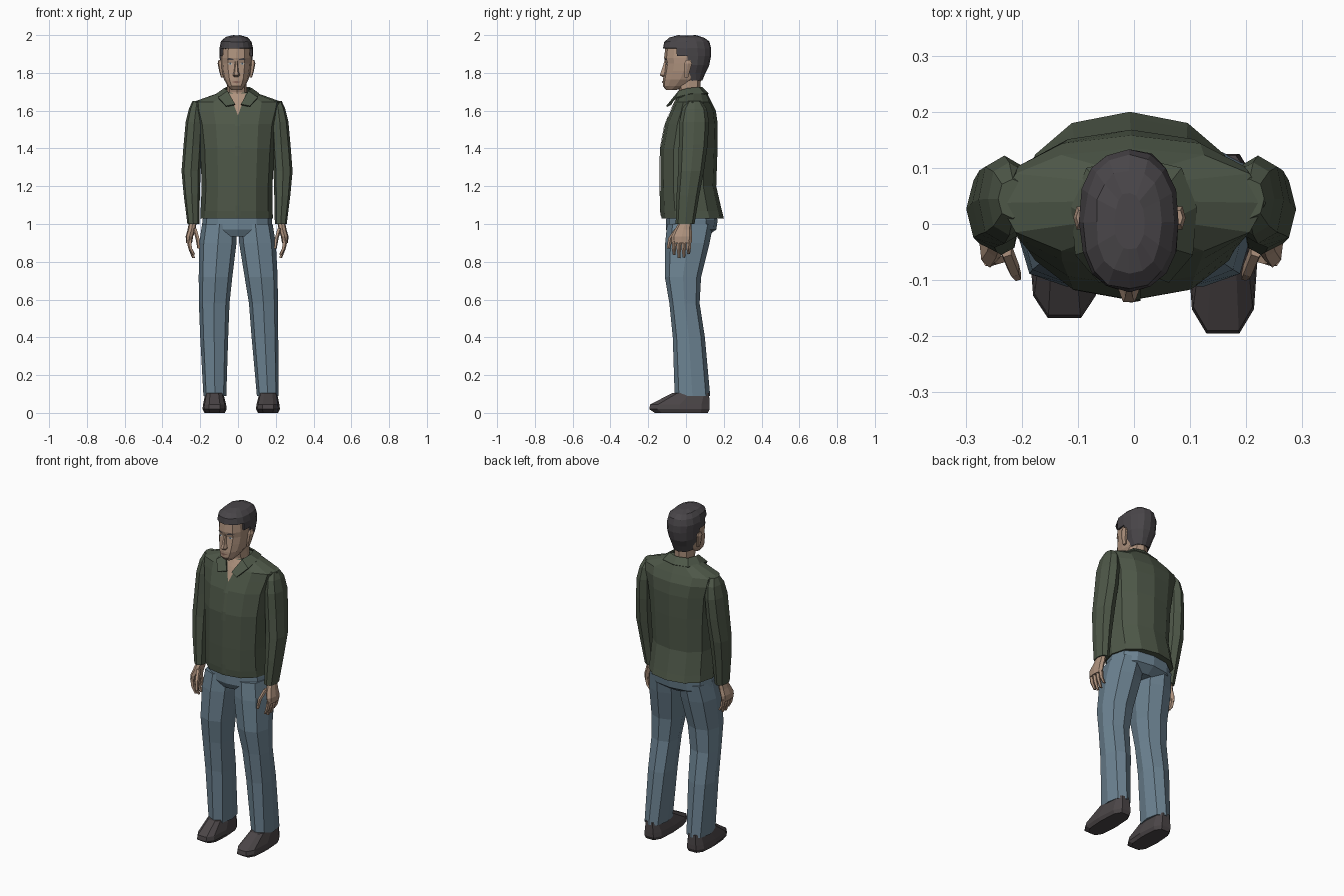
import bpy, bmesh, math, random
from mathutils import Vector
from mathutils.bvhtree import BVHTree

random.seed(4)
cube = bpy.data.objects.get("Cube")
if cube:
    bpy.data.objects.remove(cube, do_unlink=True)


def material(name, r, g, b):
    m = bpy.data.materials.new(name)
    m.use_nodes = True
    m.diffuse_color = (r, g, b, 1)
    m.node_tree.nodes["Principled BSDF"].inputs["Base Color"].default_value = (r, g, b, 1)
    return m


green = material("dark green cloth", .075, .095, .064)
denim = material("blue denim", .15, .225, .285)
skin = material("skin", .42, .285, .205)
dark = material("dark hair", .066, .06, .066)
leather = material("dark leather", .07, .06, .063)
lip = material("lips", .24, .13, .1)
white = material("eye white", .55, .55, .52)
iris = material("iris", .06, .09, .12)


def finish(name, bm, mat):
    mesh = bpy.data.meshes.new(name)
    bm.to_mesh(mesh)
    bm.free()
    mesh.materials.append(mat)
    ob = bpy.data.objects.new(name, mesh)
    bpy.context.collection.objects.link(ob)
    return ob


def bend(t, p):
    return math.copysign(abs(t) ** p, t)


def loft(name, rings, mat, n=8, p=.85, side=1, shift=0, cut=None, jitter=0):
    """Skin rounded sections given as (z, x0, x1, y0, y1); side -1 mirrors them."""
    bm = bmesh.new()
    loops = []
    for z, x0, x1, y0, y1 in rings:
        loop = []
        for i in range(n):
            a = math.tau * i / n
            x = (x0 + x1) / 2 + (x1 - x0) / 2 * bend(math.cos(a), p)
            y = (y0 + y1) / 2 + (y1 - y0) / 2 * bend(math.sin(a), p)
            wob = [random.uniform(-jitter, jitter) for _ in range(3)]
            loop.append(bm.verts.new(Vector((side * x + shift, y, z)) + Vector(wob)))
        loops.append(loop)
    for a, b in zip(loops, loops[1:]):
        for i in range(n):
            j = (i + 1) % n
            bm.faces.new((a[i], a[j], b[j], b[i]))
    bm.faces.new(loops[0])
    bm.faces.new(loops[-1])
    bmesh.ops.recalc_face_normals(bm, faces=bm.faces)
    if cut:
        gone = [f for f in bm.faces if cut(f.calc_center_median())]
        bmesh.ops.delete(bm, geom=gone, context="FACES")
    return finish(name, bm, mat)


def decal(name, target, outline, mat, cuts=3, lift=.004):
    """Lay an (x, z) outline on the front of a target surface."""
    tree = BVHTree.FromPolygons([v.co for v in target.data.vertices],
                                [list(f.vertices) for f in target.data.polygons])
    bm = bmesh.new()
    bm.faces.new([bm.verts.new((x, 0, z)) for x, z in outline])
    bmesh.ops.subdivide_edges(bm, edges=bm.edges, cuts=cuts, use_grid_fill=True)
    for v in bm.verts:
        hit = tree.ray_cast(Vector((v.co.x, -1, v.co.z)), Vector((0, 1, 0)))[0]
        v.co.y = hit.y - lift if hit else -.05
    bmesh.ops.recalc_face_normals(bm, faces=bm.faces)
    if sum(f.normal.y for f in bm.faces) > 0:
        bmesh.ops.reverse_faces(bm, faces=bm.faces)
    return finish(name, bm, mat)


# Shirt body
shirt = loft("shirt", [
    (1.03, -.2, .185, -.13, .2), (1.07, -.198, .183, -.134, .19),
    (1.2, -.192, .182, -.136, .16), (1.4, -.2, .193, -.135, .167),
    (1.53, -.215, .205, -.11, .168), (1.6, -.235, .225, -.08, .158),
    (1.645, -.24, .235, -.06, .135), (1.695, -.1, .095, -.03, .11)], green, n=12, p=.9)

# Open neck, button placket and collar
decal("open_neck", shirt, [(-.047, 1.692), (0, 1.575), (.042, 1.692)], skin, cuts=5)
decal("placket", shirt, [(-.016, 1.045), (.012, 1.045), (.012, 1.57), (-.016, 1.57)],
      green, cuts=9)
inner = [(0, .085, 1.725), (.06, .068, 1.725), (.073, .01, 1.72),
         (.055, -.04, 1.705), (.016, -.085, 1.635)]
outer = [(0, .12, 1.69), (.085, .1, 1.69), (.112, .03, 1.692),
         (.105, -.055, 1.67), (.062, -.105, 1.625)]
bm = bmesh.new()
top = [bm.verts.new(c) for c in inner]
low = [bm.verts.new(c) for c in outer]
for i in range(len(top) - 1):
    bm.faces.new((top[i], low[i], low[i + 1], top[i + 1]))
bmesh.ops.recalc_face_normals(bm, faces=bm.faces)
collar = finish("collar", bm, green)
collar.modifiers.new("Mirror", "MIRROR")
collar.modifiers.new("Thickness", "SOLIDIFY").thickness = .008

# Trouser seat
loft("trouser_seat", [
    (.935, -.16, .15, -.085, .11), (.97, -.192, .182, -.105, .16),
    (1.02, -.188, .18, -.105, .168), (1.08, -.175, .17, -.1, .14)], denim, n=12)

# Legs: shared depth profile, own inner and outer edges on each side
leg_depth = [(1.0, -.1, .145), (.9, -.11, .125), (.72, -.112, .08),
             (.58, -.088, .072), (.4, -.07, .1), (.09, -.06, .128)]
leg_width = {
    "left": [(0, .183), (.006, .2), (.035, .21), (.058, .211), (.072, .213), (.1, .215)],
    "right": [(.005, .19), (.008, .205), (.03, .208), (.045, .207), (.052, .2), (.062, .183)]}

for label, side in (("left", 1), ("right", -1)):
    # Trouser leg
    loft(label + "_trouser_leg",
         [(z, a, b, y0, y1) for (z, y0, y1), (a, b) in zip(leg_depth, leg_width[label])],
         denim, p=.8, side=side)

    # Shoe
    a, b = (.095, .222) if side > 0 else (.06, .188)
    toe = -.2 if side > 0 else -.172
    loft(label + "_shoe", [
        (0, a + .01, b - .01, toe + .03, .12), (.02, a, b, toe, .13),
        (.045, a + .003, b - .003, toe + .005, .13),
        (.105, a + .018, b - .015, -.075, .125)], leather, n=10, p=.65, side=side)

    # Sleeve
    loft(label + "_sleeve", [
        (1.65, .185, .237, .01, .08), (1.61, .18, .255, -.02, .11),
        (1.54, .18, .272, -.035, .122), (1.42, .185, .283, -.038, .115),
        (1.28, .193, .294, -.042, .095), (1.15, .197, .282, -.05, .07),
        (1.0, .2, .263, -.055, .045)], green, side=side, shift=-.005)

    # Palm, fingers and thumb
    loft(label + "_palm", [
        (1.02, .212, .252, -.03, .03), (.97, .22, .262, -.06, .03),
        (.935, .232, .272, -.078, .033), (.9, .238, .27, -.075, .03)],
        skin, side=side, shift=-.005)
    for k, tip in enumerate((.835, .82, .823, .842)):
        y = -.062 + k * .026
        loft(f"{label}_finger_{k + 1}", [
            (.915, .242, .268, y - .013, y + .013),
            (.87, .236, .258, y - .014, y + .01),
            (tip, .222, .238, y - .008, y + .006)], skin, n=5, side=side, shift=-.005)
    loft(label + "_thumb", [
        (.975, .212, .235, -.06, -.03), (.925, .198, .22, -.095, -.068),
        (.87, .195, .21, -.102, -.085)], skin, n=5, side=side, shift=-.005)

    # Ear
    loft(label + "_ear", [
        (1.775, .068, .082, -.01, .012), (1.81, .07, .092, -.012, .022),
        (1.85, .074, .1, -.012, .034), (1.867, .076, .095, -.002, .026)],
        skin, n=6, side=side, shift=-.008)

# Neck, head and nose
loft("neck", [(1.62, -.06, .055, -.045, .08), (1.7, -.058, .048, -.035, .075),
              (1.79, -.058, .042, -.06, .08)], skin)
head = loft("head", [
    (1.71, -.036, .02, -.105, -.05), (1.73, -.054, .037, -.123, .01),
    (1.765, -.074, .056, -.122, .06), (1.81, -.085, .066, -.115, .09),
    (1.85, -.089, .07, -.109, .1), (1.88, -.09, .071, -.116, .11),
    (1.945, -.083, .065, -.108, .1)], skin, n=12, p=.85)
loft("nose", [(1.777, -.022, .004, -.125, -.09), (1.788, -.028, .01, -.142, -.09),
              (1.81, -.021, .003, -.133, -.09), (1.865, -.016, -.002, -.115, -.09)], skin, n=6)

# Face details
for label, side in (("left", 1), ("right", -1)):
    c = -.009 + side * .032
    decal(label + "_eye", head, [(c - .013, 1.848), (c, 1.842), (c + .013, 1.848),
                                 (c, 1.855)], white, lift=.003)
    decal(label + "_iris", head, [(c - .004, 1.844), (c + .004, 1.844),
                                  (c + .004, 1.854), (c - .004, 1.854)], iris, lift=.005)
    ends = [(c - side * .018, 1.867), (c + side * .02, 1.87),
            (c + side * .006, 1.879), (c - side * .018, 1.873)]
    decal(label + "_eyebrow", head, ends, dark)
decal("mouth", head, [(-.035, 1.752), (-.009, 1.745), (.017, 1.752), (-.009, 1.758)], lip)


# Hair cap, trimmed away from the face and ears
def face_opening(c):
    if c.z > 1.925:
        return False
    return c.y < (-.045 if c.z > 1.865 else .005 if c.z > 1.84 else .03)


hair = loft("hair", [
    (1.76, -.062, .045, -.03, .086), (1.8, -.078, .06, -.08, .104),
    (1.84, -.092, .074, -.1, .122), (1.89, -.098, .08, -.118, .132),
    (1.93, -.098, .08, -.12, .132), (1.965, -.089, .071, -.115, .122),
    (1.988, -.068, .05, -.088, .095), (1.998, -.035, .018, -.045, .055)],
    dark, n=16, p=.85, cut=face_opening, jitter=.002)
hair.modifiers.new("Thickness", "SOLIDIFY").thickness = .012
